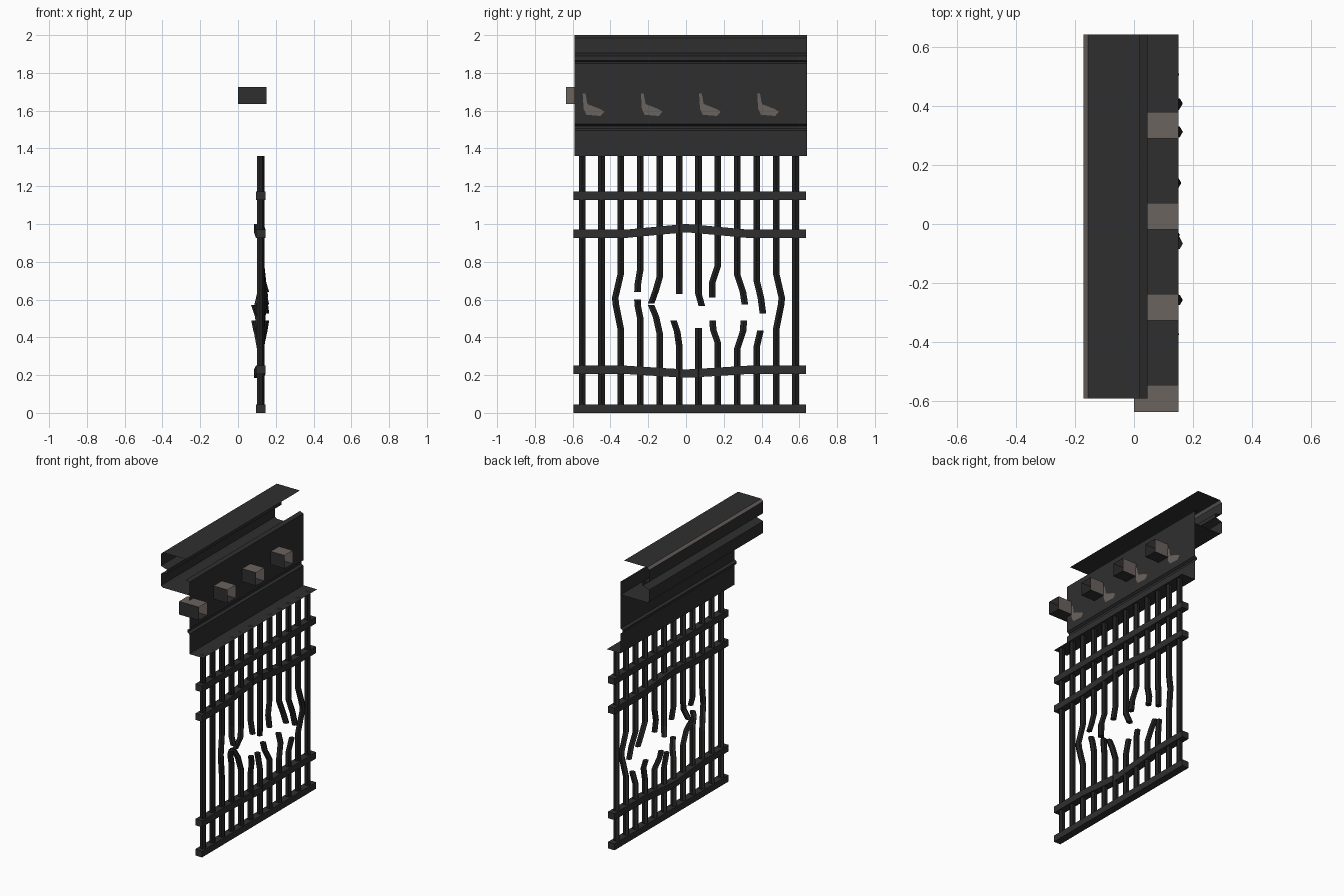
import bpy, bmesh, math
from mathutils import Vector

if "Cube" in bpy.data.objects:
    bpy.data.objects.remove(bpy.data.objects["Cube"])


def mat(name, c):
    m = bpy.data.materials.new(name)
    m.diffuse_color = (*c, 1)
    m.use_nodes = True
    m.node_tree.nodes["Principled BSDF"].inputs["Base Color"].default_value = m.diffuse_color
    return m


STEEL = mat("dark steel", (0.028, 0.028, 0.028))
IRON = mat("black iron", (0.013, 0.014, 0.013))
GREY = mat("worn grey iron", (0.042, 0.038, 0.036))
DUST = mat("dusty grey", (0.145, 0.125, 0.115))
Y0, Y1 = -0.59, 0.64


def finish(bm, name, mats, rule=None, normals=True):
    if normals:
        bmesh.ops.recalc_face_normals(bm, faces=bm.faces)
    bm.normal_update()
    if rule:
        for f in bm.faces:
            f.material_index = rule(f)
    me = bpy.data.meshes.new(name)
    bm.to_mesh(me)
    bm.free()
    for m in mats:
        me.materials.append(m)
    ob = bpy.data.objects.new(name, me)
    bpy.context.collection.objects.link(ob)
    return ob


def sweep(bm, path, section):
    """Loft a fixed section (list of offsets) along the path and cap the ends."""
    rings = [[bm.verts.new(Vector(p) + Vector(o)) for o in section] for p in path]
    n = len(section)
    for a, b in zip(rings, rings[1:]):
        for i in range(n):
            bm.faces.new((a[i], a[(i + 1) % n], b[(i + 1) % n], b[i]))
    bm.faces.new(rings[0])
    bm.faces.new(rings[-1])


def sheet(name, profile, mats, rule=None):
    """Single skin sheet: an open x-z profile extruded along y."""
    bm = bmesh.new()
    rows = [[bm.verts.new((x, y, z)) for x, z in profile] for y in (Y0, Y1)]
    a, b = rows
    for i in range(len(profile) - 1):
        bm.faces.new((a[i], a[i + 1], b[i + 1], b[i]))
    return finish(bm, name, mats, rule, False)


# channel beam along the top, with a grooved back
sheet("channel_beam",
      [(0.02, 2.0), (-0.155, 2.0), (-0.17, 1.985), (-0.17, 1.905), (-0.12, 1.89),
       (-0.12, 1.865), (-0.17, 1.85), (-0.17, 1.77), (-0.155, 1.76), (0.045, 1.76)],
      [STEEL, DUST], lambda f: 1 if f.calc_center_median().z > 1.99 and
      f.calc_center_median().x < -0.16 else 0)

# front web with a bead and a bottom flange
sheet("web_sheet",
      [(0.02, 1.86), (0.045, 1.85), (0.045, 1.53), (0.03, 1.52), (0.03, 1.505),
       (0.045, 1.495), (0.045, 1.36), (0.15, 1.36)], [STEEL])

# hollow brackets, open at the front, and stains beside them
STAIN = [(0, 1.69), (0.015, 1.69), (0.025, 1.635), (0.09, 1.61), (0.115, 1.595),
         (0.095, 1.572), (0.02, 1.578), (0.005, 1.61)]
for k in range(4):
    y = -0.635 + 0.308 * k
    bm = bmesh.new()
    bmesh.ops.create_cube(bm, size=1)
    for v in bm.verts:
        v.co = (0.075 + v.co.x * 0.15, y + 0.045 + v.co.y * 0.09, 1.68 + v.co.z * 0.09)
    bm.normal_update()
    bmesh.ops.delete(bm, geom=[f for f in bm.faces if f.normal.x > 0.5], context='FACES_ONLY')
    finish(bm, f"bracket_{k + 1}", [DUST, STEEL],
           lambda f: 1 if f.normal.y < -0.5 or f.normal.z < -0.5 else 0, False)
    bm = bmesh.new()
    bm.faces.new([bm.verts.new((0.047, y + 0.088 + a, z)) for a, z in STAIN])
    finish(bm, f"stain_{k + 1}", [DUST], None, False)

# cross rails: two straight, two bent by the breach
RX, RH, RZ = 0.12, 0.025, 0.022
RECT = [(-RH, 0, -RZ), (RH, 0, -RZ), (RH, 0, RZ), (-RH, 0, RZ)]
BEND = [(-0.32, 0), (-0.1, 0.7), (0, 1), (0.09, 0.75), (0.33, 0)]
for name, z, d in (("bottom_rail", 0.022, 0), ("lower_rail", 0.228, -0.02),
                   ("upper_rail", 0.948, 0.03), ("top_rail", 1.15, 0)):
    pts = [(RX, -0.595, z)]
    if d:
        pts += [(RX - 0.01 * s, y, z + d * s) for y, s in BEND]
    pts.append((RX, 0.635, z))
    bm = bmesh.new()
    sweep(bm, pts, RECT)
    finish(bm, name, [STEEL])

# upright bars, hexagonal; broken ones have an upper and a lower stub
HEX = [(0.02 * math.cos(math.radians(a)), 0.02 * math.sin(math.radians(a)), 0)
       for a in range(0, 360, 60)]
# bar number: (upper stub, lower stub), each a list of (dx, dy, z) from the root
BROKEN = {
    3: ([(0, 0, 0.76), (0.01, -0.012, 0.69), (0.025, -0.015, 0.64)],
        [(0, 0, 0.50), (0.0, -0.014, 0.57), (0.01, -0.015, 0.60)]),
    4: ([(0, 0, 0.72), (0.01, -0.02, 0.65), (-0.01, -0.045, 0.58)],
        [(0, 0, 0.42), (-0.01, -0.02, 0.51), (-0.03, -0.045, 0.57)]),
    5: ([(0, 0, 0.72), (0.015, 0, 0.63)],
        [(0, 0, 0.36), (0.015, -0.01, 0.43), (0.025, -0.03, 0.49)]),
    6: ([(0, 0, 0.63), (-0.015, 0.018, 0.565)],
        [(0, 0, 0.34), (-0.02, 0, 0.45)]),
    7: ([(0, 0, 0.78), (0.01, -0.03, 0.69), (0.02, -0.03, 0.61)],
        [(0, 0, 0.37), (-0.02, -0.025, 0.44), (-0.03, -0.028, 0.49)]),
    8: ([(0, 0, 0.73), (0.01, 0.03, 0.64), (0.025, 0.04, 0.575)],
        [(0, 0, 0.34), (-0.01, 0.03, 0.43), (-0.03, 0.035, 0.49)]),
    9: ([(0, 0, 0.70), (0.015, 0.022, 0.61), (0.025, 0.033, 0.525)],
        [(0, 0, 0.35), (0.01, 0.02, 0.435)]),
}
BOWED = {2: -0.03, 10: 0.03}


def back_is_worn(f):
    return 1 if f.normal.x < -0.2 else 0


for k in range(12):
    y = -0.55 + k * 0.1027
    root = Vector((RX, y, 0))
    bm = bmesh.new()
    if k in BROKEN:
        up, low = BROKEN[k]
        for end, stub in ((1.36, up), (0.01, low)):
            sweep(bm, [root + Vector(p) for p in [(0, 0, end)] + stub], HEX)
    else:
        mid = []
        if k in BOWED:
            d = BOWED[k]
            mid = [(0, 0, 0.74), (0.012, d, 0.61), (0.012, d * 0.9, 0.575), (0, 0, 0.44)]
        sweep(bm, [root + Vector(p) for p in [(0, 0, 1.36)] + mid + [(0, 0, 0.01)]], HEX)
    finish(bm, f"bar_{k + 1}", [IRON, GREY], back_is_worn)
